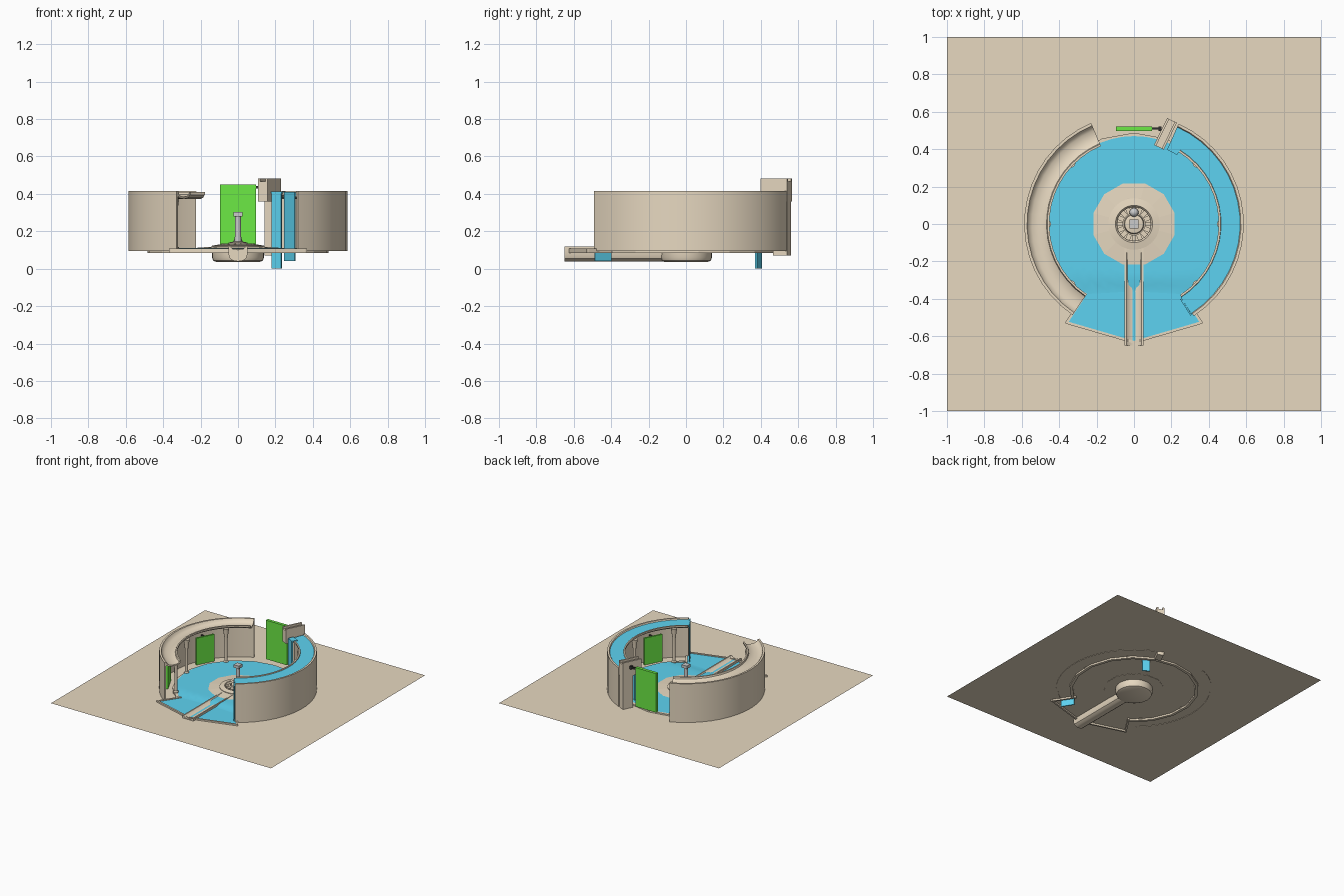
import bpy, bmesh
from math import sin, cos, radians, pi
from mathutils import Matrix, Vector

if "Cube" in bpy.data.objects:
    bpy.data.objects.remove(bpy.data.objects["Cube"])


def material(name, rgb):
    m = bpy.data.materials.new(name)
    m.diffuse_color = (*rgb, 1)
    m.use_nodes = True
    m.node_tree.nodes["Principled BSDF"].inputs["Base Color"].default_value = m.diffuse_color
    return m


TAN = material("sandstone", (0.80, 0.69, 0.53))
BLUE = material("water_blue", (0.11, 0.65, 0.88))
GREEN = material("gate_green", (0.15, 0.82, 0.06))
BLACK = material("hinge_black", (0.03, 0.03, 0.03))
G = 0.097  # ground level


def finish(name, bm, mat, smooth=False):
    bmesh.ops.recalc_face_normals(bm, faces=bm.faces)
    me = bpy.data.meshes.new(name)
    bm.to_mesh(me)
    bm.free()
    ob = bpy.data.objects.new(name, me)
    bpy.context.collection.objects.link(ob)
    if mat:
        me.materials.append(mat)
    if smooth:
        bpy.ops.object.select_all(action='DESELECT')
        ob.select_set(True)
        bpy.context.view_layer.objects.active = ob
        bpy.ops.object.shade_smooth_by_angle(angle=radians(35))
    return ob


def sweep(name, profile, a0, a1, n, mat, smooth=True):
    """Turn a closed (radius, z) profile about the z axis between two angles."""
    bm = bmesh.new()
    full = abs(a1 - a0) >= 360
    rings = []
    for i in range(n if full else n + 1):
        a = radians(a0 + (a1 - a0) * i / n)
        rings.append([bm.verts.new((r * cos(a), r * sin(a), z)) for r, z in profile])
    k = len(profile)
    for i in range(n):
        p, q = rings[i], rings[(i + 1) % len(rings)]
        for j in range(k):
            bm.faces.new((p[j], p[(j + 1) % k], q[(j + 1) % k], q[j]))
    if not full:
        bm.faces.new(rings[0])
        bm.faces.new(rings[-1])
    bmesh.ops.remove_doubles(bm, verts=bm.verts, dist=1e-5)
    return finish(name, bm, mat, smooth)


def box(name, center, size, angle, mat):
    bm = bmesh.new()
    m = Matrix.Translation(center) @ Matrix.Rotation(radians(angle), 4, 'Z') @ Matrix.Diagonal((*size, 1))
    bmesh.ops.create_cube(bm, size=1, matrix=m)
    return finish(name, bm, mat)


def polar_box(name, a, r0, r1, width, z0, z1, mat, turn=0):
    r = (r0 + r1) / 2
    c = (r * cos(radians(a)), r * sin(radians(a)), (z0 + z1) / 2)
    return box(name, c, (r1 - r0, width, z1 - z0), a + turn, mat)


def extrude_y(name, outline, y0, y1, mat):
    """Solid with an (x, z) outline running along y."""
    bm = bmesh.new()
    face = bm.faces.new([bm.verts.new((x, y0, z)) for x, z in outline])
    geo = bmesh.ops.extrude_face_region(bm, geom=[face])["geom"]
    bmesh.ops.translate(bm, vec=(0, y1 - y0, 0), verts=[v for v in geo if isinstance(v, bmesh.types.BMVert)])
    return finish(name, bm, mat, True)


# Ground sheet
bm = bmesh.new()
bmesh.ops.create_grid(bm, x_segments=1, y_segments=1, size=1, matrix=Matrix.Translation((0, 0, G)))
finish("ground", bm, TAN)

# Curved outer walls with a raised gutter along the top
wall = [(.587, .094), (.587, .415), (.572, .415), (.563, .398), (.545, .388), (.515, .384),
        (.485, .388), (.468, .398), (.464, .411), (.453, .411), (.455, .395), (.478, .379),
        (.515, .373), (.55, .376), (.574, .386), (.574, .094)]
sweep("left_wall", wall, 113, 236, 16, TAN)
sweep("right_wall", wall, -57, 66, 16, TAN)

# Water in the right gutter, its side spout and the two falls
sweep("gutter_water", [(.466, .39), (.466, .406), (.572, .406), (.572, .39)], -57.5, 66, 16, BLUE)
sweep("spout_water", [(.437, .403), (.437, .413), (.48, .413), (.48, .403)], 58, 66, 2, BLUE)
polar_box("side_fall", 62, .434, .444, .058, 0, .412, BLUE)
polar_box("end_fall", -58, .472, .575, .008, .04, .41, BLUE)

# Tapered columns and hinged panels below each gutter
for side, base in (("left", 180), ("right", 0)):
    for i, d in enumerate((-44, 0, 44)):
        a = radians(base + d)
        col = sweep(f"{side}_column_{i}", [(0, .094), (.02, .094), (.02, .115), (.011, .122), (.013, .31),
                    (.024, .385), (0, .385)], 0, 360, 12, TAN)
        col.location = (.468 * cos(a), .468 * sin(a), 0)
    for i, d in enumerate((-27, 27)):
        polar_box(f"{side}_panel_{i}", base + d, .515, .53, .15, .10, .32, GREEN)
        polar_box(f"{side}_hinge_{i}", base + d, .53, .575, .012, .30, .312, BLACK)

# Back gate, hinge and post
box("back_gate", (0, .51, .29), (.19, .025, .32), 0, GREEN)
box("gate_hinge", (.118, .51, .435), (.055, .012, .014), 0, BLACK)
box("gate_hinge_knob", (.14, .51, .435), (.016, .024, .024), 0, BLACK)
A = 64
d = Vector((cos(radians(A)), sin(radians(A)), 0))
t = Vector((-d.y, d.x, 0))
mid = Vector((.168, .482, 0))
box("post_shaft", mid + d * .035 + Vector((0, 0, .215)), (.085, .05, .29), A, TAN)
box("post_cap", mid + Vector((0, 0, .4125)), (.16, .058, .105), A, TAN)
for s in (-1, 1):
    box(f"post_rail_{s}", mid + t * s * .023 + Vector((0, 0, .472)), (.16, .012, .018), A, TAN)

# Faceted pool rim
sweep("pool_rim", [(.465, .083), (.465, .108), (.488, .108), (.488, .083)], -54, 234, 14, TAN, False)

# Pool water, dropping towards the front
bm = bmesh.new()
N, radii = 48, (.2, .26, .3, .34, .38, .42, .47)
rows = []
for r in radii:
    row = []
    for i in range(N):
        a = 2 * pi * i / N
        y = r * sin(a)
        drop = min(max((-y - .30) / .05, 0), 1)
        row.append(bm.verts.new((r * cos(a), y, .112 - .011 * drop)))
    rows.append(row)
for p, q in zip(rows, rows[1:]):
    for i in range(N):
        bm.faces.new((p[i], q[i], q[(i + 1) % N], p[(i + 1) % N]))
finish("pool_water", bm, BLUE, True)

# Front apron: water and raised rim
edge = [(-.26, -.375), (-.36, -.527), (0, -.632), (.36, -.527), (.26, -.375)]
bm = bmesh.new()
bm.faces.new([bm.verts.new((x, y, .1025)) for x, y in edge + [(0, -.36)]])
finish("apron_water", bm, BLUE)
for i, (p, q) in enumerate(zip(edge, edge[1:])):
    p, q = Vector((*p, .096)), Vector((*q, .096))
    v = q - p
    ang = v.to_2d().angle_signed(Vector((1, 0)))
    box(f"apron_rim_{i}", (p + q) / 2, (v.length + .012, .014, .026), ang * 180 / pi, TAN)

# Drain channel running out to the front
outline = [(-.05, .118), (-.04, .118), (-.028, .106), (0, .101), (.028, .106), (.04, .118), (.05, .118),
           (.05, .075), (.043, .055), (.025, .043), (0, .039), (-.025, .043), (-.043, .055), (-.05, .075)]
extrude_y("drain_channel", outline, -.65, -.12, TAN)

# Central fountain: buried bowl, stepped discs, ring of stones, column
sweep("fountain_bowl", [(0, .035), (.115, .036), (.132, .043), (.139, .06), (.139, .1), (0, .1)], 0, 360, 32, TAN)
sweep("fountain_terrace", [(.10, .095), (.225, .095), (.225, .112), (.14, .118), (.10, .118)],
      15, 375, 12, TAN, False)
sweep("fountain_step", [(0, .1), (.138, .1), (.138, .123), (.1, .13), (.09, .118), (0, .118)], 0, 360, 24, TAN)
for i in range(16):
    polar_box(f"fountain_stone_{i}", i * 22.5, .058, .092, .024, .115, .134, TAN)
sweep("fountain_hub", [(0, .115), (.055, .115), (.05, .14), (.025, .145), (0, .145)], 0, 360, 20, TAN)
sweep("fountain_column", [(0, .14), (.018, .14), (.015, .28), (0, .28)], 0, 360, 16, None)
box("fountain_cap", (0, 0, .29), (.046, .046, .024), 0, None)
bm = bmesh.new()
bmesh.ops.create_uvsphere(bm, u_segments=16, v_segments=8, radius=.024, matrix=Matrix.Translation((0, .062, .145)))
finish("fountain_ball", bm, None, True)
